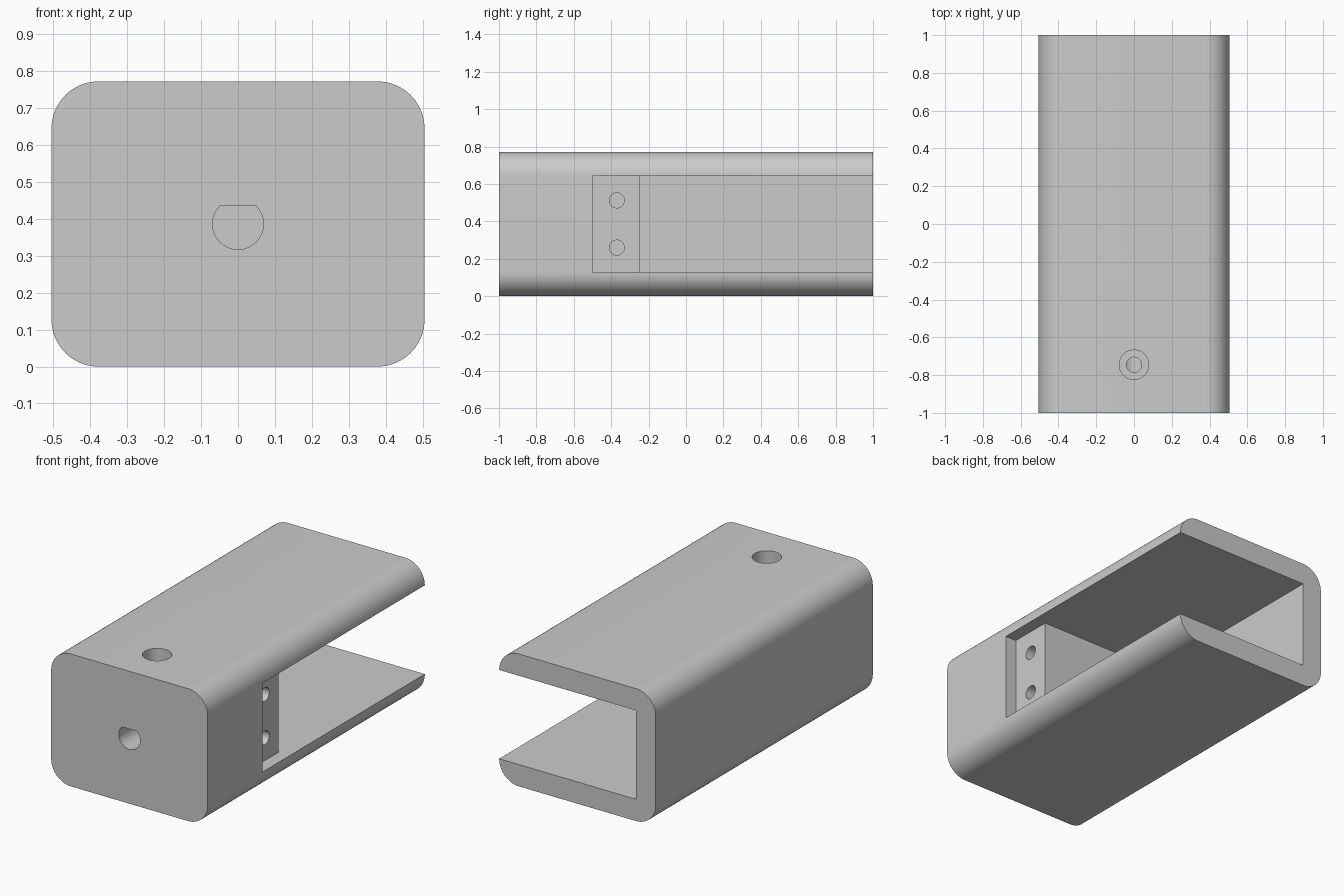
import bpy, bmesh, math
from mathutils import Matrix, Vector

W, H, WALL = 1.01, 0.772, 0.127
MID = H / 2

cube = bpy.data.objects.get("Cube")
if cube:
    bpy.data.objects.remove(cube, do_unlink=True)

grey = bpy.data.materials.new("plain_grey")
grey.use_nodes = True
colour = (0.6, 0.6, 0.6, 1)
grey.diffuse_color = colour
grey.node_tree.nodes["Principled BSDF"].inputs["Base Color"].default_value = colour


def finish(name, bm):
    bmesh.ops.recalc_face_normals(bm, faces=bm.faces)
    mesh = bpy.data.meshes.new(name)
    bm.to_mesh(mesh)
    bm.free()
    mesh.materials.append(grey)
    obj = bpy.data.objects.new(name, mesh)
    bpy.context.collection.objects.link(obj)
    return obj


def box(name, lo, hi, radius=0):
    """Box between two corners, optionally with its lengthwise edges rounded."""
    lo, hi = Vector(lo), Vector(hi)
    bm = bmesh.new()
    bmesh.ops.create_cube(bm, size=1, matrix=Matrix.Translation((lo + hi) / 2)
                          @ Matrix.Diagonal((*(hi - lo), 1)))
    if radius:
        edges = [e for e in bm.edges
                 if abs(e.verts[0].co.y - e.verts[1].co.y) > 0.1]
        bmesh.ops.bevel(bm, geom=edges, offset=radius, segments=16,
                        profile=0.5, affect='EDGES')
    return finish(name, bm)


def bore(name, start, end, radius, flat=None):
    """Round cutter from start to end; flat trims it level at that height."""
    start, end = Vector(start), Vector(end)
    axis = end - start
    bm = bmesh.new()
    bmesh.ops.create_cone(
        bm, cap_ends=True, segments=48, radius1=radius, radius2=radius,
        depth=axis.length, matrix=Matrix.Translation((start + end) / 2)
        @ axis.to_track_quat('Z', 'Y').to_matrix().to_4x4())
    if flat:
        cut = bmesh.ops.bisect_plane(bm, geom=bm.verts[:] + bm.edges[:] + bm.faces[:],
                                     plane_co=(0, 0, flat), plane_no=(0, 0, 1),
                                     clear_outer=True)
        rim = [g for g in cut["geom_cut"] if isinstance(g, bmesh.types.BMEdge)]
        bmesh.ops.contextual_create(bm, geom=rim)
    return finish(name, bm)


# Rounded outer body
body = box("housing", (-W / 2, -1, 0), (W / 2, 1, H), WALL)

# Open channel, shallow mounting ledge, shaft bore and screw holes
ledge_x = W / 2 - 0.072
cutters = [
    box("channel_cutter", (WALL - W / 2, -0.245, WALL), (1, 1.5, H - WALL)),
    box("ledge_cutter", (ledge_x, -0.497, WALL), (1, 0, H - WALL)),
    bore("shaft_cutter", (0, -1.1, MID), (0, -0.5, MID), 0.069, 0.435),
    bore("set_screw_cutter", (0, -0.745, MID), (0, -0.745, 1), 0.04),
    bore("screw_head_cutter", (0, -0.745, 0.59), (0, -0.745, 1), 0.078),
]
for side in (-1, 1):
    z = MID + side * 0.126
    cutters.append(bore("ledge_screw_cutter", (ledge_x - 0.25, -0.37, z),
                        (1, -0.37, z), 0.04))

bpy.context.view_layer.objects.active = body
body.select_set(True)
for cutter in cutters:
    mod = body.modifiers.new("cut", 'BOOLEAN')
    mod.operation, mod.solver, mod.object = 'DIFFERENCE', 'EXACT', cutter
    bpy.ops.object.modifier_apply(modifier=mod.name)
    bpy.data.objects.remove(cutter, do_unlink=True)

bpy.ops.object.shade_smooth_by_angle(angle=math.radians(30))
